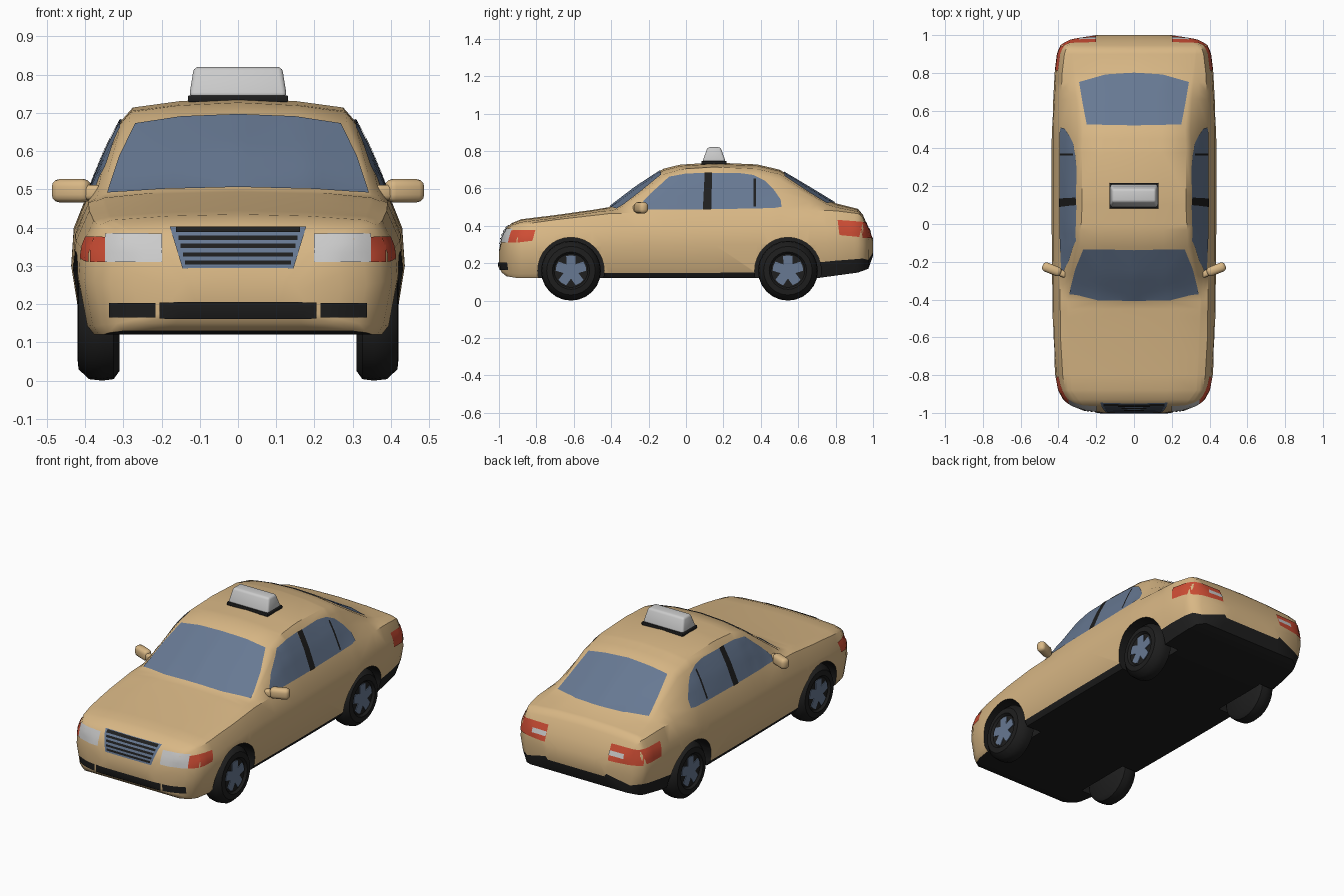
import bpy, bmesh, math
from mathutils import Vector, Matrix
from mathutils.bvhtree import BVHTree

if "Cube" in bpy.data.objects:
    bpy.data.objects.remove(bpy.data.objects["Cube"])


def material(name, rgb):
    m = bpy.data.materials.new(name)
    m.diffuse_color = (*rgb, 1)
    m.use_nodes = True
    m.node_tree.nodes["Principled BSDF"].inputs["Base Color"].default_value = m.diffuse_color
    return m


PAINT = material("tan paint", (.69, .475, .235))
DARK = material("black rubber", (.013, .013, .013))
GLASS = material("blue grey glass", (.135, .19, .29))
WHITE = material("pale grey lamp", (.60, .60, .60))
RED = material("red lamp", (.62, .075, .035))


def finish(name, bm, mats):
    me = bpy.data.meshes.new(name)
    bm.to_mesh(me)
    bm.free()
    for m in mats:
        me.materials.append(m)
    ob = bpy.data.objects.new(name, me)
    bpy.context.collection.objects.link(ob)
    smooth(ob)
    return ob


def smooth(ob):
    bpy.ops.object.select_all(action='DESELECT')
    ob.select_set(True)
    bpy.context.view_layer.objects.active = ob
    bpy.ops.object.shade_smooth_by_angle(angle=math.radians(40))


def loft(name, rings, mats, pick=None):
    """Skin a list of equal point rings and cap both ends."""
    bm = bmesh.new()
    vs = [[bm.verts.new(p) for p in r] for r in rings]
    n = len(rings[0])
    for i in range(len(vs) - 1):
        for j in range(n):
            k = (j + 1) % n
            f = bm.faces.new((vs[i][j], vs[i][k], vs[i + 1][k], vs[i + 1][j]))
            if pick:
                f.material_index = pick(i, j)
    bm.faces.new(vs[0])
    bm.faces.new(vs[-1])
    bmesh.ops.recalc_face_normals(bm, faces=bm.faces)
    bmesh.ops.triangulate(bm, faces=bm.faces)
    return finish(name, bm, mats)


def at(prof, y):
    """Linear interpolation in a (y, value) profile."""
    if y <= prof[0][0]:
        return prof[0][1]
    for (a, p), (b, q) in zip(prof, prof[1:]):
        if y <= b:
            return p + (q - p) * (y - a) / (b - a)
    return prof[-1][1]


# Body profiles along y: centre line, underside, width, belt line, roof edge
TOP = [(-1, .27), (-.985, .34), (-.96, .39), (-.93, .415), (-.88, .435), (-.7, .457),
       (-.5, .485), (-.41, .50), (-.27, .607), (-.12, .705), (-.03, .727), (.15, .738),
       (.38, .728), (.5, .70), (.66, .605), (.8, .52), (.92, .49), (.945, .46), (.975, .39), (1, .33)]
BOTTOM = [(-1, .18), (-.985, .15), (-.96, .13), (-.9, .12), (.7, .12), (.92, .15), (.975, .17), (1, .24)]
WIDTH = [(-1, .17), (-.985, .27), (-.96, .335), (-.93, .375), (-.88, .402), (-.8, .417), (-.6, .43),
         (0, .436), (.5, .436), (.8, .42), (.9, .407), (.945, .39), (.975, .34), (1, .2)]
BELT = [(-1, .255), (-.985, .32), (-.96, .37), (-.93, .39), (-.88, .407), (-.7, .432), (-.41, .465),
        (0, .477), (.5, .487), (.8, .48), (.92, .465), (.945, .445), (.975, .375), (1, .315)]
EDGE = [(-1, .12), (-.96, .27), (-.88, .33), (-.41, .35), (-.27, .325), (-.12, .285), (.1, .275),
        (.4, .275), (.5, .27), (.66, .287), (.8, .31), (.92, .325), (.945, .30), (.975, .25), (1, .12)]
DROP = [(-1, .006), (-.88, .015), (-.45, .015), (-.41, .02), (-.36, .048), (-.27, .05), (-.12, .03),
        (0, .024), (.5, .024), (.66, .034), (.75, .034), (.8, .02), (.92, .015), (1, .006)]
SILL = [(-1, .08), (.45, .08), (.7, .23), (1, .23)]
stations = sorted({y for p in (TOP, BOTTOM, WIDTH, BELT, EDGE, DROP, SILL) for y, _ in p})


def section(y):
    top, bot, w, belt, edge = (at(p, y) for p in (TOP, BOTTOM, WIDTH, BELT, EDGE))
    drop, sill = at(DROP, y), at(SILL, y)
    ze, wb, h = top - drop, w * .905, belt - bot
    bulge = .055 * max(ze - belt, 0)
    half = [(0, bot), (.6 * w, bot), (.9 * w, bot), ((.935 + sill * .12) * w, bot + sill * h),
            (w, bot + .5 * h), (.985 * w, bot + .76 * h), (wb, belt)]
    for t in (.5, .85):
        half.append((wb + (edge - wb) * t + bulge, belt + (ze - belt) * t))
    half += [(edge, ze), (.55 * edge, top - .3 * drop), (0, top)]
    return [(x, y, z) for x, z in half] + [(-x, y, z) for x, z in half[-2:0:-1]]


def body_colour(i, j):
    y = (stations[i] + stations[i + 1]) / 2
    j = min(j, 21 - j)
    return int((j < 2 and y > -.96) or (j == 2 and y > -.46))


body = loft("car_body", [section(y) for y in stations], [PAINT, DARK], body_colour)
tree = BVHTree.FromPolygons([v.co for v in body.data.vertices],
                            [p.vertices[:] for p in body.data.polygons])


def circle(x, y, z, r, n=24):
    return [(x, y + r * math.cos(2 * math.pi * k / n), z + r * math.sin(2 * math.pi * k / n))
            for k in range(n)]


# Wheel arches and wheels
for end, wy in (("front", -.615), ("rear", .545)):
    for side, s in (("right", 1), ("left", -1)):
        cut = loft("arch_cutter", [circle(s * .29, wy, .16, .178, 32), circle(s * .6, wy, .16, .178, 32)], [DARK])
        mod = body.modifiers.new("arch", 'BOOLEAN')
        mod.operation, mod.solver, mod.object = 'DIFFERENCE', 'EXACT', cut
        mod.material_mode = 'TRANSFER'
        bpy.context.view_layer.objects.active = body
        bpy.ops.object.modifier_apply(modifier="arch")
        bpy.data.objects.remove(cut)
        tyre = [(.31, .135), (.325, .156), (.355, .16), (.39, .156), (.417, .13), (.42, .1), (.408, .09)]
        loft(f"{end}_{side}_tyre", [circle(s * x, wy, .16, r) for x, r in tyre], [DARK])
        star = [(wy + r * math.sin(a), .16 + r * math.cos(a)) for a, r in
                ((math.pi * k / 10, .082 if k % 4 in (0, 1, 3) else .042) for k in range(20))]
        loft(f"{end}_{side}_hub", [[(s * x, y, z) for y, z in star] for x in (.404, .412)], [GLASS])
smooth(body)

# Thin plates projected on the body: (u, v) to start point, ray direction
VIEWS = {"front": (lambda u, v: (u, -2, v), (0, 1, 0)), "back": (lambda u, v: (u, 2, v), (0, -1, 0)),
         "right": (lambda u, v: (2, u, v), (-1, 0, 0)), "left": (lambda u, v: (-2, u, v), (1, 0, 0)),
         "top": (lambda u, v: (u, v, 2), (0, 0, -1))}


def plate(name, mat, poly, view, lift=.004):
    place, d = VIEWS[view]
    d = Vector(d)
    bm = bmesh.new()
    bm.faces.new([bm.verts.new(place(u, v)) for u, v in poly])
    for ax in range(3):
        if d[ax]:
            continue
        lo = min(v.co[ax] for v in bm.verts)
        hi = max(v.co[ax] for v in bm.verts)
        n = math.ceil((hi - lo) / .025)
        for k in range(1, n):
            co, no = Vector(), Vector()
            co[ax], no[ax] = lo + (hi - lo) * k / n, 1
            bmesh.ops.bisect_plane(bm, geom=bm.verts[:] + bm.edges[:] + bm.faces[:], plane_co=co, plane_no=no)
    bm.normal_update()
    bmesh.ops.reverse_faces(bm, faces=[f for f in bm.faces if f.normal.dot(d) > 0])
    for v in bm.verts:
        hit, nrm, _, _ = tree.ray_cast(v.co, d)
        if hit is None:
            hit, nrm, _, _ = tree.find_nearest(v.co + d * 1.1)
        v.co = hit + nrm * lift
    return finish(name, bm, [mat])


def rect(a, b, c, d):
    return [(a, c), (b, c), (b, d), (a, d)]


def mirrored(half):
    return half + [(-u, v) for u, v in reversed(half) if u]


# Windscreen and rear window
plate("windscreen", GLASS, mirrored([(0, .503), (.2, .498), (.342, .488), (.31, .585), (.268, .67), (.15, .688), (0, .694)]), "front")
plate("rear_window", GLASS, mirrored([(0, .80), (.15, .79), (.29, .75), (.27, .63), (.25, .525), (0, .52)]), "top")

# Side windows and pillars
for side in ("right", "left"):
    plate(side + "_front_window", GLASS, [(-.27, .483), (.1, .487), (.1, .68), (0, .677), (-.09, .66), (-.19, .57)], side)
    plate(side + "_rear_window", GLASS, [(.13, .487), (.47, .493), (.51, .50), (.505, .54), (.47, .59), (.42, .64), (.36, .67), (.28, .68), (.13, .68)], side)
    plate(side + "_pillar", DARK, [(.09, .485), (.135, .485), (.14, .68), (.1, .68)], side, .006)
    plate(side + "_rear_window_bar", DARK, rect(.362, .374, .50, .65), side, .006)
    plate(side + "_front_indicator_side", RED, [(-.9, .31), (-.82, .32), (-.805, .375), (-.89, .375)], side)
    plate(side + "_tail_lamp_side", RED, [(.82, .35), (.925, .34), (.945, .42), (.81, .43)], side)

# Lamps at the nose and tail
for side, s in (("right", 1), ("left", -1)):
    plate(side + "_headlamp", WHITE, [(s * u, v) for u, v in rect(.198, .345, .31, .383)], "front")
    plate(side + "_front_indicator", RED, [(s * u, v) for u, v in rect(.345, .384, .31, .375)], "front")
    plate(side + "_tail_lamp", RED, [(s * u, v) for u, v in rect(.20, .388, .335, .42)], "back")
    plate(side + "_reverse_lamp", WHITE, [(s * u, v) for u, v in rect(.20, .29, .362, .386)], "back", .007)
    plate(side + "_bumper_vent", DARK, [(s * u, v) for u, v in rect(.215, .335, .165, .203)], "front")
plate("centre_bumper_vent", DARK, rect(-.205, .205, .163, .205), "front")

# Grille with dark slats
plate("grille", GLASS, mirrored([(0, .293), (.145, .293), (.178, .40), (0, .40)]), "front")
for k in range(5):
    z = .302 + k * .021
    w = .138 + k * .006
    plate(f"grille_slat_{k + 1}", DARK, rect(-w, w, z, z + .011), "front", .007)


def soft_box(name, mat, loc, size, taper, axis, bevel, turn=0):
    """Bevelled box whose +axis end is scaled by taper."""
    bm = bmesh.new()
    bmesh.ops.create_cube(bm, size=1)
    for v in bm.verts:
        if v.co[axis] > 0:
            for a, t in enumerate(taper):
                v.co[a] *= t
        v.co = Vector(a * b for a, b in zip(v.co, size))
    bmesh.ops.bevel(bm, geom=bm.edges[:], offset=bevel, segments=3, profile=.5, affect='EDGES')
    bmesh.ops.transform(bm, matrix=Matrix.Translation(loc) @ Matrix.Rotation(turn, 4, 'Z'), verts=bm.verts)
    return finish(name, bm, [mat])


# Door mirrors
for side, s in (("right", 1), ("left", -1)):
    soft_box(side + "_mirror_housing", PAINT, (s * .435, -.24, .498), (.105, .05, .064), (1, 1, .9), 2, .02, s * .38)
    soft_box(side + "_mirror_arm", PAINT, (s * .385, -.26, .492), (.06, .035, .04), (1, 1, 1), 2, .012, s * .38)

# Roof sign
soft_box("roof_sign_base", DARK, (0, .15, .737), (.262, .135, .018), (1, 1, 1), 2, .004)
soft_box("roof_sign", WHITE, (0, .15, .781), (.256, .125, .078), (.9, .55, 1), 2, .012)
